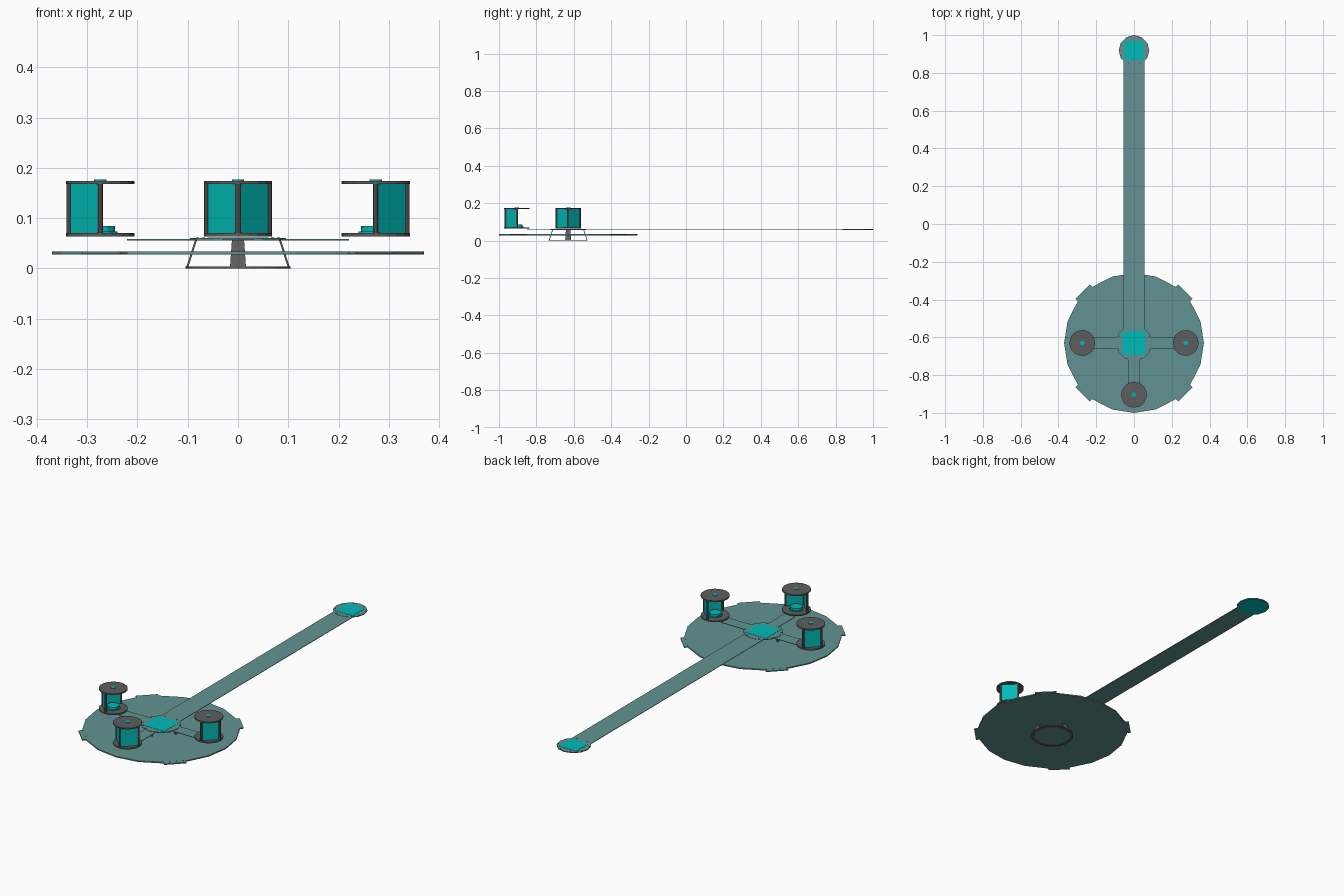
import bpy, bmesh, math
from mathutils import Matrix, Vector

if "Cube" in bpy.data.objects:
    bpy.data.objects.remove(bpy.data.objects["Cube"])

HUB = Vector((0, -0.63, 0))


def material(name, rgb):
    m = bpy.data.materials.new(name)
    m.diffuse_color = (*rgb, 1)
    m.use_nodes = True
    m.node_tree.nodes["Principled BSDF"].inputs["Base Color"].default_value = m.diffuse_color
    return m


TEAL = material("teal_deck", (0.12, 0.29, 0.29))
CYAN = material("cyan_glass", (0.0, 0.50, 0.48))
DARK = material("dark_metal", (0.11, 0.11, 0.11))


def finish(name, bm, mat, matrix=Matrix()):
    bmesh.ops.recalc_face_normals(bm, faces=bm.faces)
    me = bpy.data.meshes.new(name)
    bm.to_mesh(me)
    bm.free()
    me.materials.append(mat)
    ob = bpy.data.objects.new(name, me)
    ob.matrix_world = matrix
    bpy.context.collection.objects.link(ob)
    return ob


def prism(name, pts, z0, z1, mat, matrix=Matrix()):
    """Extrude a flat outline from z0 to z1."""
    bm = bmesh.new()
    f = bm.faces.new([bm.verts.new((x, y, z0)) for x, y in pts])
    r = bmesh.ops.extrude_face_region(bm, geom=[f])
    for v in r["geom"]:
        if isinstance(v, bmesh.types.BMVert):
            v.co.z = z1
    return finish(name, bm, mat, matrix)


def circle(r, n, cx=0, cy=0, start=0):
    return [(cx + r * math.cos(start + math.tau * i / n),
             cy + r * math.sin(start + math.tau * i / n)) for i in range(n)]


def rect(x0, x1, y0, y1):
    return [(x0, y0), (x1, y0), (x1, y1), (x0, y1)]


def turned(angle, dist=0):
    """Hub-centred frame whose +x points outward at the given angle."""
    return (Matrix.Translation(HUB) @ Matrix.Rotation(math.radians(angle), 4, "Z")
            @ Matrix.Translation((dist, 0, 0)))


# large lower disc with four tabs on the diagonals
prism("lower_disc", circle(0.37, 20), 0.028, 0.034, TEAL, turned(0))
for a in (45, 135, 225, 315):
    prism("disc_tab", rect(0.33, 0.385, -0.053, 0.053), 0.0285, 0.0335, TEAL, turned(a))

# base ring: outer and inner walls joined into a flat hoop
bm = bmesh.new()
loops = [[bm.verts.new((x, y, z)) for x, y in circle(r, 24)]
         for r, z in ((0.104, 0), (0.104, 0.004), (0.088, 0.004), (0.088, 0))]
for k in range(4):
    a, b = loops[k], loops[(k + 1) % 4]
    for i in range(24):
        j = (i + 1) % 24
        bm.faces.new((a[i], a[j], b[j], b[i]))
finish("base_ring", bm, DARK, turned(0))
prism("base_floor", circle(0.09, 24), 0.001, 0.003, TEAL, turned(0))

# four tapered, leaning legs from ring to hub
for a in (0, 90, 180, 270):
    bm = bmesh.new()
    rows = []
    for r, w, z in ((0.1035, 0.016, 0.001), (0.085, 0.012, 0.058)):
        rows.append([bm.verts.new((r + dx, w * s, z))
                     for dx, s in ((0, -1), (0, 1), (-0.004, 1), (-0.004, -1))])
    for i in range(4):
        j = (i + 1) % 4
        bm.faces.new((rows[0][i], rows[0][j], rows[1][j], rows[1][i]))
    bm.faces.new(rows[0])
    bm.faces.new(rows[1])
    finish("base_leg", bm, DARK, turned(a))

# long walkway
prism("walkway", rect(-0.055, 0.055, -0.60, 0.90), 0.0565, 0.0590, TEAL)

# hub and end pads with glowing squares and small bolts
for name, cy, r, sq in (("hub", HUB.y, 0.095, 0.061), ("end", 0.919, 0.081, 0.050)):
    prism(name + "_pad", circle(r, 12, 0, cy, math.pi / 2), 0.0570, 0.0605, TEAL)
    prism(name + "_pad_underside", circle(r - 0.001, 12, 0, cy, math.pi / 2),
          0.0560, 0.0572, CYAN)
    prism(name + "_panel", rect(-sq, sq, cy - sq, cy + sq), 0.0600, 0.0615, CYAN)
    for x, y in circle(r * 0.92, 8, 0, cy, math.pi / 8):
        prism(name + "_bolt", circle(0.003, 6, x, y), 0.0600, 0.0620, DARK)

# three arms, each with a tower open towards the hub
for a in (0, 180, 270):
    prism("arm", rect(0.06, 0.221, -0.031, 0.031), 0.0560, 0.0585, TEAL, turned(a))
    t = turned(a, 0.274)
    prism("tower_floor", circle(0.068, 20), 0.0640, 0.0705, DARK, t)
    prism("tower_roof", circle(0.068, 20), 0.1680, 0.1745, DARK, t)
    prism("tower_roof_knob", circle(0.012, 12), 0.1740, 0.1770, CYAN, t)
    prism("tower_seat", circle(0.029, 12), 0.0700, 0.0850, CYAN, t)
    prism("tower_seat_step", circle(0.034, 12), 0.0700, 0.0740, CYAN, t)
    # two flat glass panes meeting at the outermost corner
    prism("tower_glass", [(0, -0.064), (0.064, 0), (0, 0.064),
                          (0, 0.060), (0.060, 0), (0, -0.060)], 0.070, 0.1685, CYAN, t)
    for x, y in ((0, -0.062), (0.062, 0), (0, 0.062)):
        prism("tower_post", circle(0.0055, 8, x, y), 0.070, 0.1685, DARK, t)
